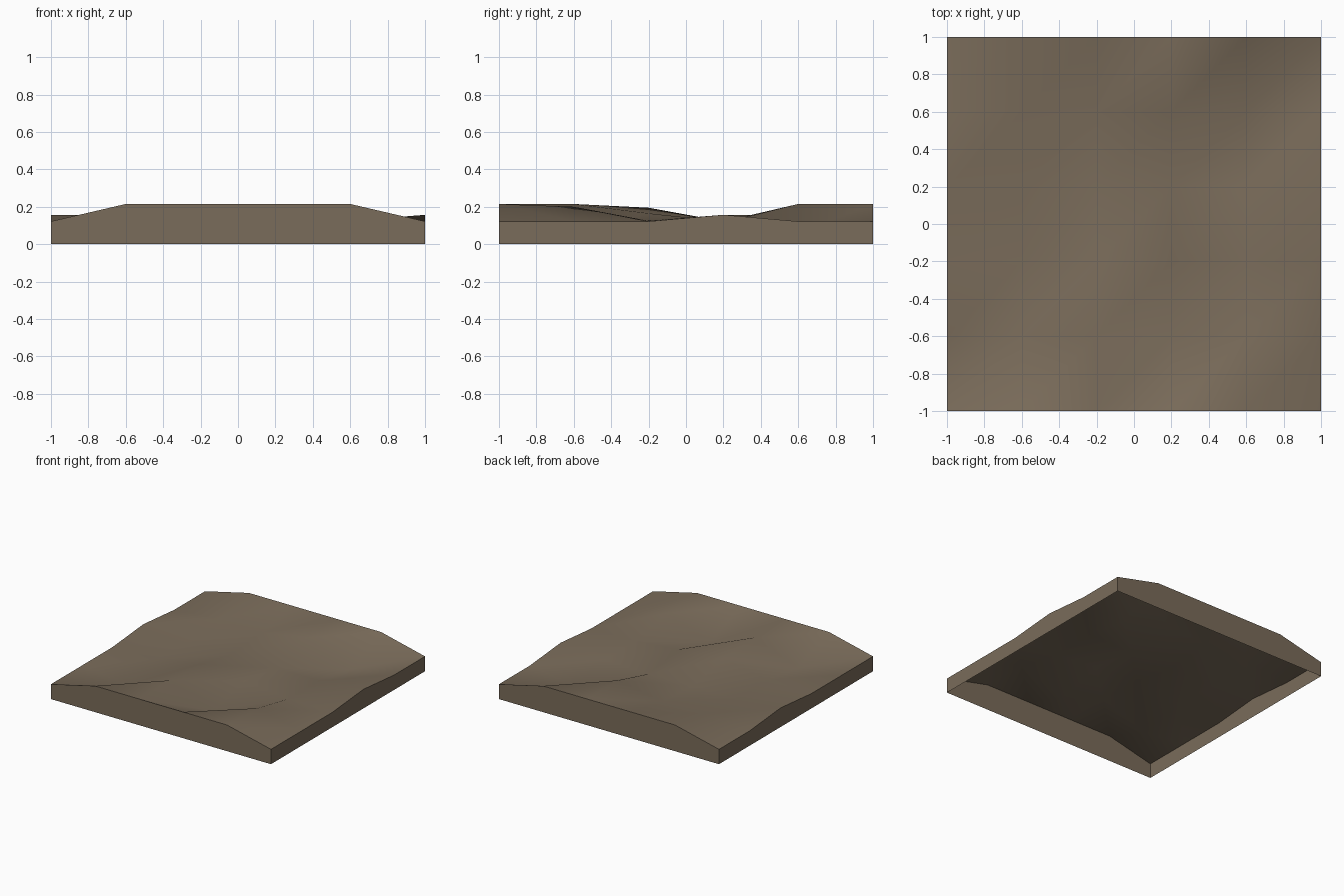
import bpy, bmesh

if "Cube" in bpy.data.objects:
    bpy.data.objects.remove(bpy.data.objects["Cube"])

# Single earth colour
earth = bpy.data.materials.new("earth_brown")
earth.diffuse_color = (0.195, 0.15, 0.103, 1)
earth.use_nodes = True
earth.node_tree.nodes["Principled BSDF"].inputs["Base Color"].default_value = earth.diffuse_color

# Surface heights on an even 6 x 6 grid, rows from front to back
STEPS = [-1, -0.6, -0.2, 0.2, 0.6, 1]
EDGE, BANK, TOP, DIP = 0.122, 0.157, 0.215, 0.072
HEIGHTS = [
    [EDGE, TOP, TOP, TOP, TOP, EDGE],
    [EDGE, DIP, TOP, DIP, 0.20, EDGE],
    [EDGE, 0.13, 0.195, 0.165, 0.125, EDGE],
    [BANK, EDGE, EDGE, 0.115, EDGE, BANK],
    [EDGE, BANK, 0.15, TOP, 0.06, EDGE],
    [EDGE, TOP, TOP, TOP, TOP, EDGE],
]
N = len(STEPS)

bm = bmesh.new()
grid = [[bm.verts.new((x, y, HEIGHTS[j][i])) for i, x in enumerate(STEPS)]
        for j, y in enumerate(STEPS)]

# Undulating top surface
for j in range(N - 1):
    for i in range(N - 1):
        a, b = grid[j][i], grid[j][i + 1]
        c, d = grid[j + 1][i + 1], grid[j + 1][i]
        bm.faces.new((a, b, c))
        bm.faces.new((a, c, d))

# Skirt walls down to the ground, open underneath
border = (grid[0][:-1] + [row[-1] for row in grid[:-1]]
          + grid[-1][:0:-1] + [row[0] for row in grid[:0:-1]])
feet = [bm.verts.new((v.co.x, v.co.y, 0)) for v in border]
for k in range(len(border)):
    n = (k + 1) % len(border)
    bm.faces.new((border[k], feet[k], feet[n], border[n]))

mesh = bpy.data.meshes.new("ground_tile")
bm.to_mesh(mesh)
bm.free()
mesh.materials.append(earth)
tile = bpy.data.objects.new("ground_tile", mesh)
bpy.context.collection.objects.link(tile)

# Smooth ground with crisp rim
bpy.context.view_layer.objects.active = tile
tile.select_set(True)
bpy.ops.object.shade_smooth_by_angle(angle=0.8)
